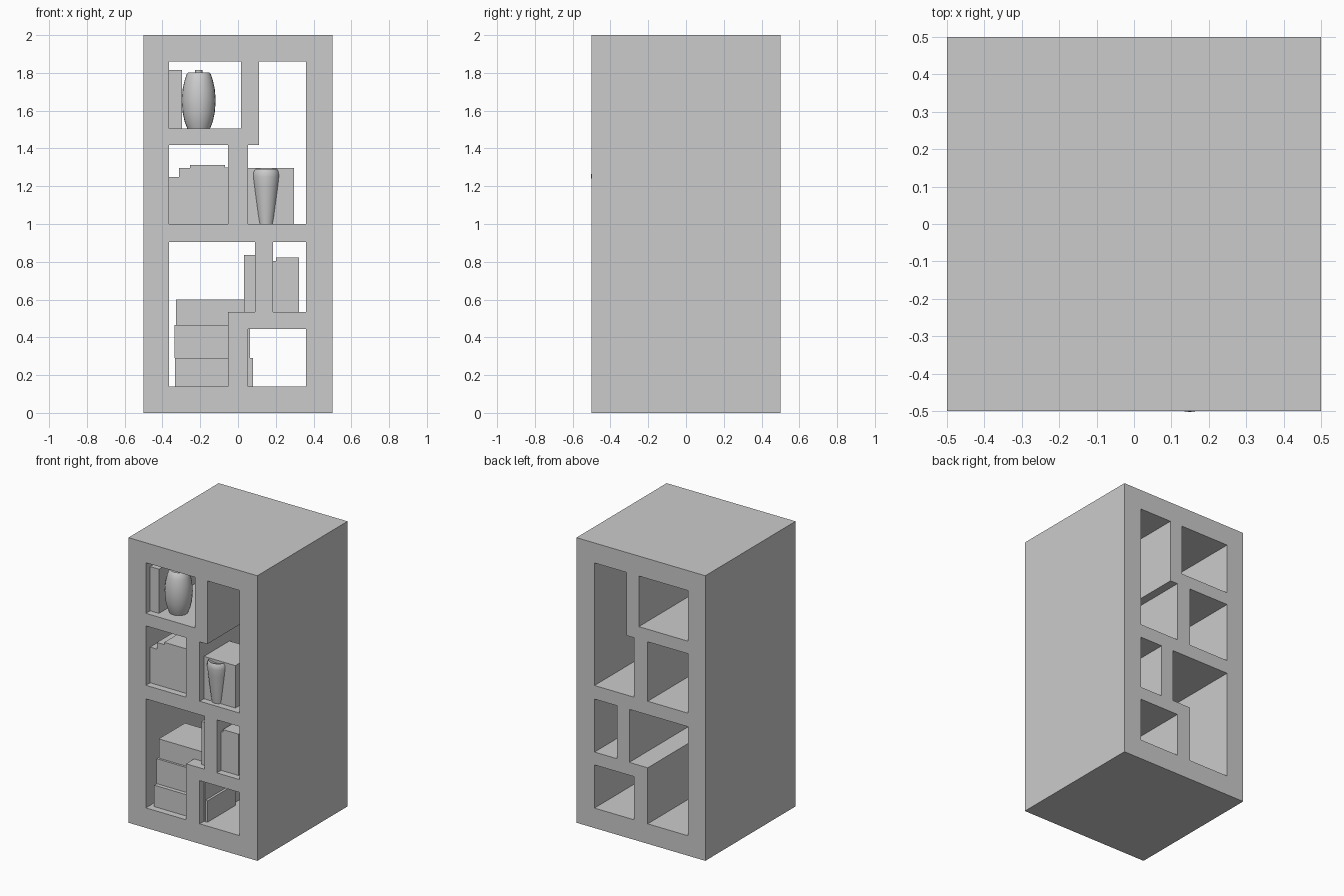
import bpy, bmesh, math

if "Cube" in bpy.data.objects:
    bpy.data.objects.remove(bpy.data.objects["Cube"])


def shelf_frame(outline, holes, depth):
    # filled front profile with openings, extruded through the depth
    cu = bpy.data.curves.new("shelf_frame", 'CURVE')
    cu.dimensions = '2D'
    cu.fill_mode = 'BOTH'
    cu.extrude = depth / 2
    for loop in [outline] + holes:
        sp = cu.splines.new('POLY')
        sp.points.add(len(loop) - 1)
        for p, (x, z) in zip(sp.points, loop):
            p.co = (x, z, 0, 1)
        sp.use_cyclic_u = True
    ob = bpy.data.objects.new("shelf_frame", cu)
    bpy.context.collection.objects.link(ob)
    ob.rotation_euler.x = math.pi / 2
    bpy.ops.object.select_all(action='DESELECT')
    ob.select_set(True)
    bpy.context.view_layer.objects.active = ob
    bpy.ops.object.convert(target='MESH')
    me = bpy.context.object.data
    bm = bmesh.new()
    bm.from_mesh(me)
    bmesh.ops.remove_doubles(bm, verts=bm.verts, dist=1e-4)
    bmesh.ops.recalc_face_normals(bm, faces=bm.faces)
    bm.to_mesh(me)
    bm.free()
    for f in me.polygons:
        f.use_smooth = False


def box(name, x0, x1, z0, z1, y0=-0.453, y1=-0.14):
    me = bpy.data.meshes.new(name)
    bm = bmesh.new()
    bmesh.ops.create_cube(bm, size=1)
    for v in bm.verts:
        v.co = ((x0 + x1) / 2 + v.co.x * (x1 - x0),
                (y0 + y1) / 2 + v.co.y * (y1 - y0),
                (z0 + z1) / 2 + v.co.z * (z1 - z0))
    bm.to_mesh(me)
    bm.free()
    bpy.context.collection.objects.link(bpy.data.objects.new(name, me))


def lathe(name, x, y, profile, sides=24):
    # profile of (radius, z), starting and ending on the axis
    me = bpy.data.meshes.new(name)
    bm = bmesh.new()
    vs = [bm.verts.new((r, 0, z)) for r, z in profile]
    es = [bm.edges.new(p) for p in zip(vs, vs[1:])]
    bmesh.ops.spin(bm, geom=vs + es, cent=(0, 0, 0), axis=(0, 0, 1),
                   angle=2 * math.pi, steps=sides, use_merge=True)
    bmesh.ops.remove_doubles(bm, verts=bm.verts, dist=1e-5)
    bmesh.ops.recalc_face_normals(bm, faces=bm.faces)
    bm.to_mesh(me)
    bm.free()
    ob = bpy.data.objects.new(name, me)
    ob.location = (x, y, 0)
    bpy.context.collection.objects.link(ob)
    bpy.ops.object.select_all(action='DESELECT')
    ob.select_set(True)
    bpy.context.view_layer.objects.active = ob
    bpy.ops.object.shade_smooth_by_angle(angle=math.radians(35))


def rect(x0, x1, z0, z1):
    return [(x0, z0), (x1, z0), (x1, z1), (x0, z1)]


# Shelf with six through-openings, two of them stepped
L, R = -0.365, 0.36
shelf_frame(rect(-0.5, 0.5, 0, 2), [
    rect(L, 0.016, 1.505, 1.86),
    rect(L, -0.053, 1.0, 1.417),
    [(0.053, 1.0), (R, 1.0), (R, 1.86), (0.112, 1.86), (0.112, 1.417), (0.053, 1.417)],
    [(L, 0.14), (-0.053, 0.14), (-0.053, 0.533), (0.09, 0.533), (0.09, 0.905), (L, 0.905)],
    rect(0.186, R, 0.533, 0.905),
    rect(0.053, R, 0.14, 0.443),
], 1.0)

# Upright books
box("top_left_book", L, -0.296, 1.505, 1.815, y1=-0.11)
for i, (x0, x1, z1) in enumerate([(L, -0.312, 1.25), (-0.312, -0.255, 1.297),
                                  (-0.255, -0.07, 1.313), (-0.07, -0.053, 1.30)]):
    box(f"middle_book_{i + 1}", x0, x1, 1.0, z1)
box("lower_upright_book", 0.032, 0.09, 0.533, 0.835)
box("right_book_thin", 0.186, 0.20, 0.533, 0.805)
box("right_book_thick", 0.20, 0.323, 0.533, 0.823)
box("bottom_book_tall", 0.053, 0.063, 0.14, 0.443)
box("bottom_book_short", 0.053, 0.08, 0.14, 0.29)

# Storage box behind the tapered vase
box("storage_box", 0.053, 0.297, 1.0, 1.297, y1=-0.17)

# Stack of lying boxes
box("stack_box_bottom", -0.333, -0.053, 0.14, 0.29)
box("stack_box_middle", -0.335, -0.053, 0.29, 0.465, y0=-0.425)
box("stack_box_top", -0.328, 0.032, 0.465, 0.60, y0=-0.41, y1=-0.12)

# Rounded vase with a small lid
lathe("round_vase", -0.208, -0.36, [
    (0, 1.505), (0.06, 1.505), (0.074, 1.54), (0.085, 1.59), (0.09, 1.655),
    (0.085, 1.715), (0.075, 1.76), (0.063, 1.795), (0.055, 1.803),
    (0.02, 1.803), (0.02, 1.815), (0, 1.815)])

# Tapered vase set into the storage box
lathe("tapered_vase", 0.149, -0.431, [
    (0, 1.0), (0.04, 1.0), (0.046, 1.04), (0.056, 1.12), (0.066, 1.20),
    (0.0715, 1.25), (0.07, 1.275), (0.062, 1.29), (0.055, 1.285), (0, 1.27)])
